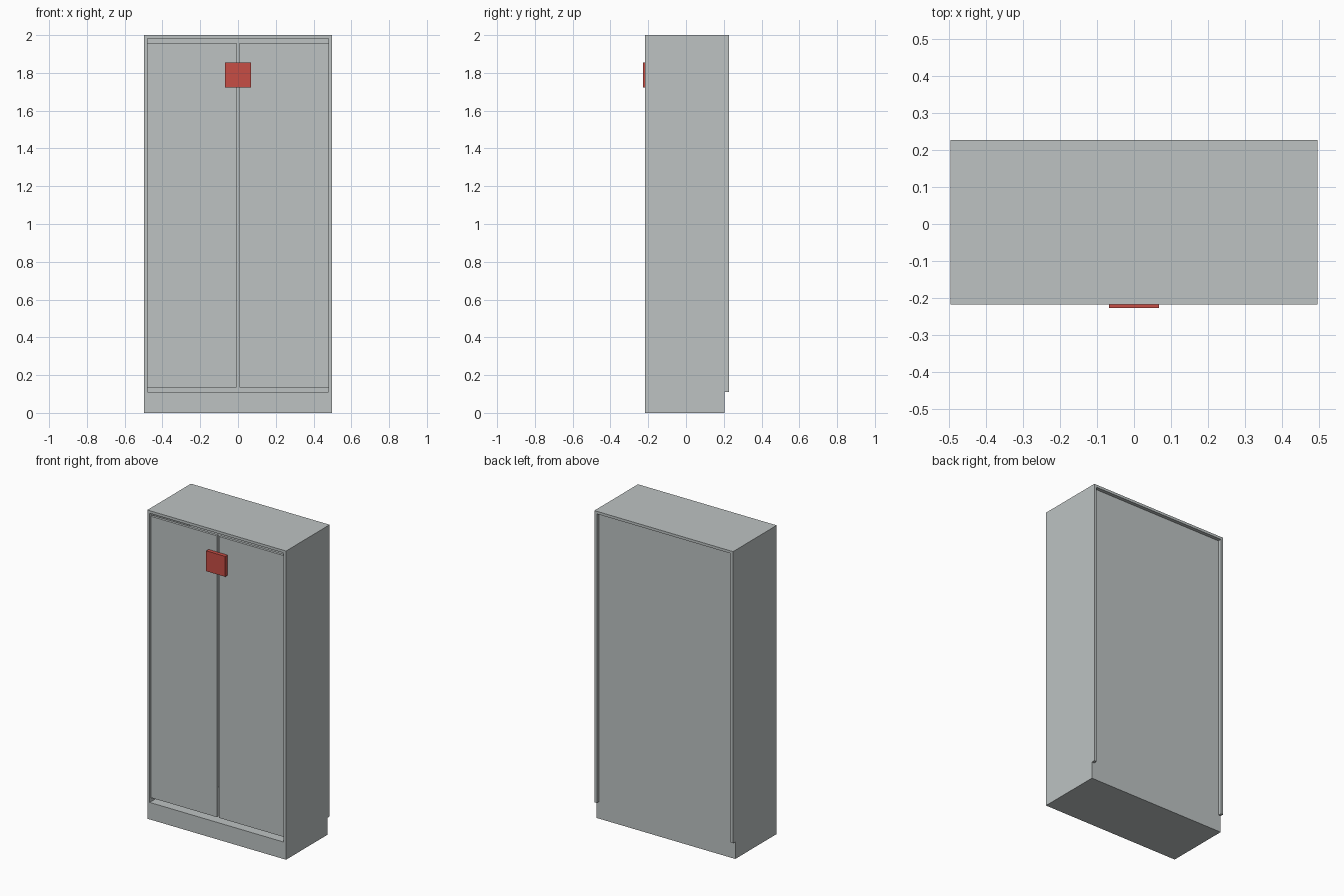
import bpy

cube = bpy.data.objects.get("Cube")
if cube:
    bpy.data.objects.remove(cube, do_unlink=True)


def make_material(name, rgb):
    mat = bpy.data.materials.new(name)
    mat.use_nodes = True
    color = (*rgb, 1.0)
    mat.diffuse_color = color
    bsdf = next(n for n in mat.node_tree.nodes if n.type == "BSDF_PRINCIPLED")
    bsdf.inputs["Base Color"].default_value = color
    return mat


grey = make_material("light grey", (0.51, 0.545, 0.545))
red = make_material("red", (0.57, 0.075, 0.06))


def box(name, x, y, z, mat=grey):
    """Box from (min, max) pairs on each axis."""
    bpy.ops.mesh.primitive_cube_add(size=1)
    obj = bpy.context.object
    obj.name = name
    for v in obj.data.vertices:
        v.co = [lo + (c + 0.5) * (hi - lo) for c, (lo, hi) in zip(v.co, (x, y, z))]
    obj.data.materials.append(mat)
    return obj


def side_pair(name, x, y, z):
    """Same box on the left (+x) and right (-x)."""
    box("left_" + name, x, y, z)
    box("right_" + name, (-x[1], -x[0]), y, z)


HALF, TOP, BOARD = 0.497, 2.0, 0.017
FRONT, BACK, TRIM_BACK = -0.218, 0.205, 0.228
FLOOR = 0.11
INNER = HALF - BOARD
DOOR_FRONT = FRONT + 0.014

# Carcass: base block, sides, top and back board
box("base", (-HALF, HALF), (FRONT, BACK), (0, FLOOR))
side_pair("side_panel", (INNER, HALF), (FRONT, BACK), (FLOOR, TOP))
box("top_panel", (-INNER, INNER), (FRONT, BACK), (TOP - BOARD, TOP))
box("back_panel", (-INNER, INNER), (BACK - BOARD, BACK), (FLOOR, TOP - BOARD))

# Raised rim along the sides and top of the back
side_pair("back_rim", (INNER, HALF), (BACK, TRIM_BACK), (FLOOR, TOP))
box("back_rim_top", (-INNER, INNER), (BACK, TRIM_BACK), (TOP - BOARD, TOP))

# Recessed double doors with clearance above, below and between
side_pair("door", (0.008, INNER), (DOOR_FRONT, DOOR_FRONT + BOARD),
          (FLOOR + 0.025, TOP - BOARD - 0.025))

# Square lock plate bridging the doors
box("lock_plate", (-0.068, 0.068), (-0.228, DOOR_FRONT), (1.722, 1.854), red)
